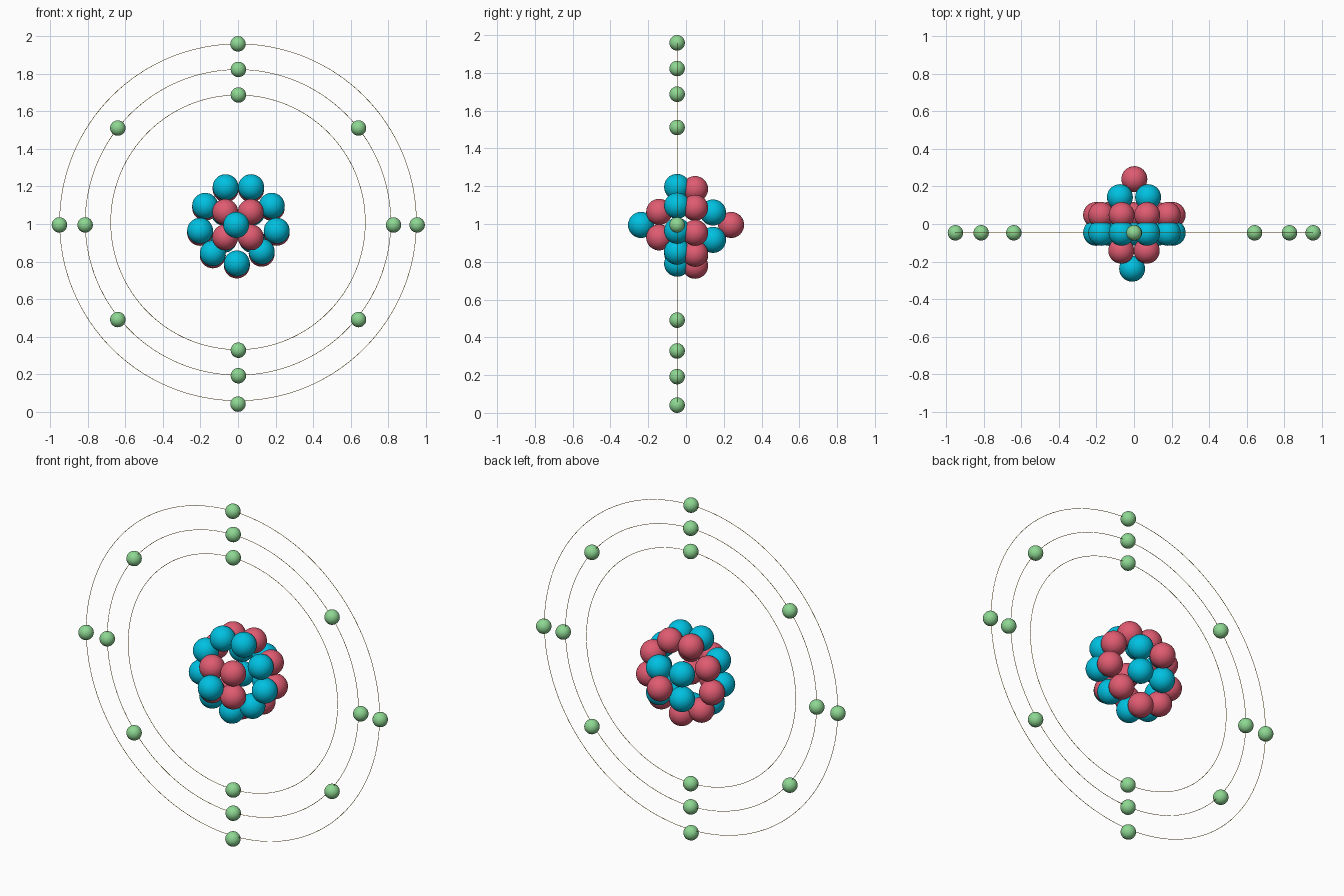
import bpy
from math import pi

cube = bpy.data.objects.get("Cube")
if cube:
    bpy.data.objects.remove(cube, do_unlink=True)


def material(name, rgb):
    m = bpy.data.materials.new(name)
    m.use_nodes = True
    m.diffuse_color = (*rgb, 1)
    m.node_tree.nodes["Principled BSDF"].inputs["Base Color"].default_value = (*rgb, 1)
    return m


blue = material("neutron_blue", (0.0, 0.53, 0.75))
red = material("proton_red", (0.74, 0.105, 0.165))
green = material("electron_green", (0.27, 0.68, 0.29))
orange = material("orbit_orange", (0.66, 0.36, 0.03))

PLANE_Y = -0.047    # plane shared by orbits and electrons
ORBIT_Z = 1.009


def finish(name, mat):
    obj = bpy.context.object
    obj.name = name
    obj.data.materials.append(mat)
    bpy.ops.object.shade_smooth()
    return obj


def ball(name, x, y, z, radius, mat):
    bpy.ops.mesh.primitive_uv_sphere_add(segments=32, ring_count=16, radius=radius, location=(x, y, z))
    return finish(name, mat)


# Nucleus: two nine-ball rings, a cluster of four on each side, and end balls
RING = [(0.07, 1.196), (0.18, 1.097), (0.206, 0.964), (0.126, 0.853), (-0.006, 0.79),
        (-0.134, 0.844), (-0.202, 0.964), (-0.175, 1.097), (-0.066, 1.196)]
R = 0.069
for i, (x, z) in enumerate(RING):
    ball(f"neutron_ring_{i}", x, PLANE_Y, z, R, blue)
    ball(f"proton_ring_{i}", x, 0.048, z - 0.011, R, red)

for sx in (-1, 1):
    for top in (0, 1):
        tag = f"{'left' if sx > 0 else 'right'}_{'upper' if top else 'lower'}"
        ball(f"front_proton_{tag}", sx * 0.068, -0.142, 0.929 + top * 0.135, R, red)
        ball(f"back_neutron_{tag}", sx * 0.075, 0.143, 0.916 + top * 0.145, R, blue)
ball("front_neutron", -0.01, -0.238, 0.995, R, blue)
ball("back_proton", 0.002, 0.239, 0.995, R, red)

# Thin orbit rings
for name, radius in (("inner", 0.678), ("middle", 0.8135), ("outer", 0.95)):
    bpy.ops.mesh.primitive_torus_add(major_segments=128, minor_segments=8, major_radius=radius,
                                     minor_radius=0.0013, location=(0, PLANE_Y, ORBIT_Z),
                                     rotation=(pi / 2, 0, 0))
    finish(f"{name}_orbit", orange)

# Electrons
SHELLS = {
    "inner": [(0.002, 1.687), (0.002, 0.328)],
    "middle": [(0.002, 1.823), (0.002, 0.192), (0.828, 0.995), (-0.814, 0.995),
               (0.642, 1.511), (-0.64, 1.511), (0.642, 0.491), (-0.64, 0.491)],
    "outer": [(0, 1.959), (0, 0.041), (0.954, 0.995), (-0.951, 0.995)],
}
for shell, spots in SHELLS.items():
    for i, (x, z) in enumerate(spots):
        ball(f"{shell}_electron_{i}", x, PLANE_Y, z, 0.041, green)
